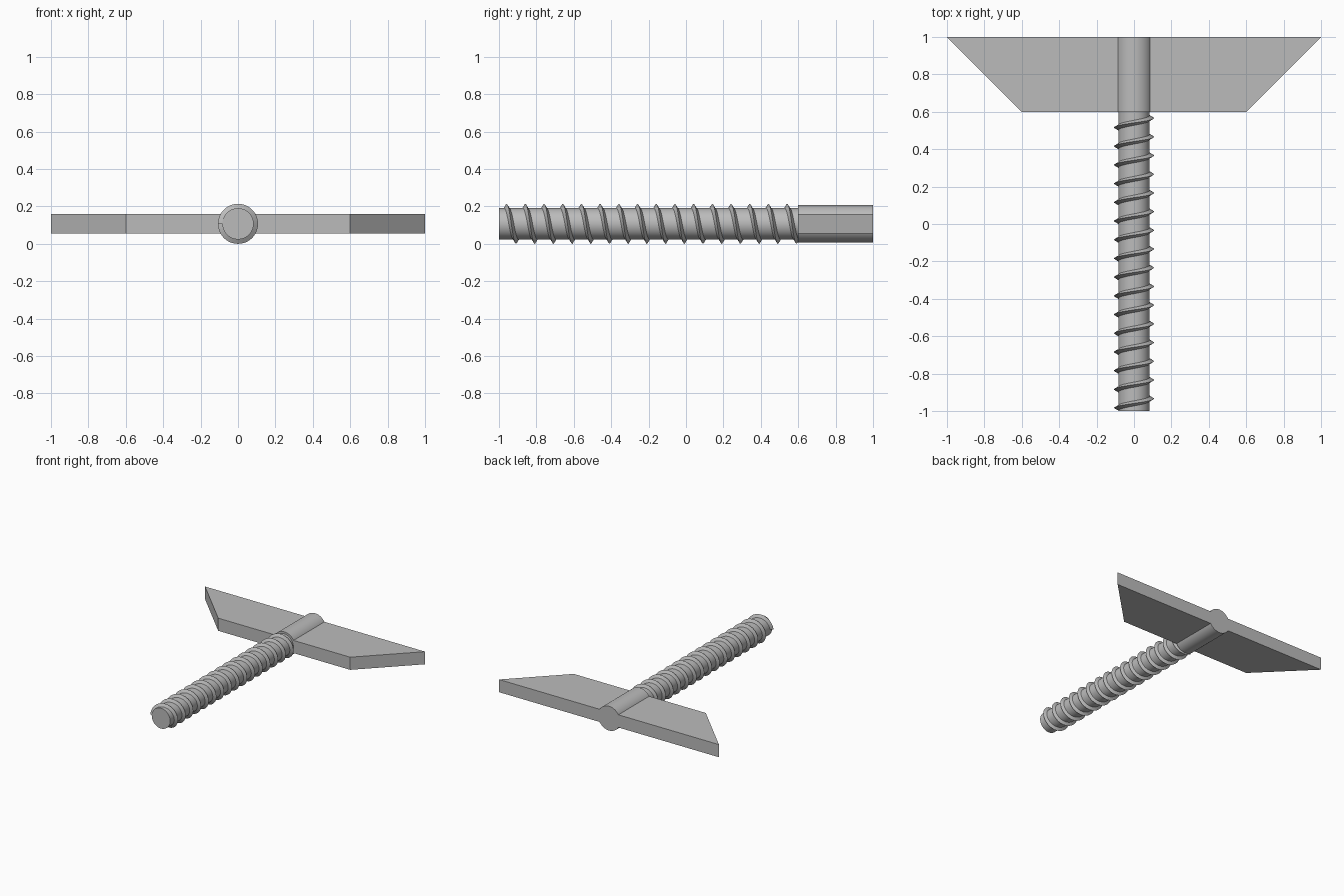
import bpy
import bmesh
from math import pi, cos, sin, radians
from mathutils import Vector

AXIS_Z = 0.107
CORE_R, THREAD_R, BOSS_R = 0.0835, 0.107, 0.1
PITCH, HALF_WIDTH = 0.1, 0.016

default = bpy.data.objects.get("Cube")
if default:
    bpy.data.objects.remove(default)

grey = bpy.data.materials.new("plain grey")
grey.use_nodes = True
colour = (0.5, 0.5, 0.5, 1)
grey.diffuse_color = colour
grey.node_tree.nodes["Principled BSDF"].inputs["Base Color"].default_value = colour


def finish(name, bm, smooth=True):
    """Turn a bmesh into a named, coloured object."""
    bmesh.ops.recalc_face_normals(bm, faces=bm.faces)
    mesh = bpy.data.meshes.new(name)
    bm.to_mesh(mesh)
    bm.free()
    mesh.materials.append(grey)
    obj = bpy.data.objects.new(name, mesh)
    bpy.context.collection.objects.link(obj)
    if smooth:
        bpy.ops.object.select_all(action="DESELECT")
        obj.select_set(True)
        bpy.context.view_layer.objects.active = obj
        bpy.ops.object.shade_smooth_by_angle(angle=radians(30))
    return obj


def prism(bm, outline, direction):
    """Extrude a closed outline along a direction."""
    base = bm.faces.new([bm.verts.new(p) for p in outline])
    result = bmesh.ops.extrude_face_region(bm, geom=[base], use_keep_orig=True)
    verts = [v for v in result["geom"] if isinstance(v, bmesh.types.BMVert)]
    bmesh.ops.translate(bm, verts=verts, vec=direction)


def rod(name, radius, y0, y1, sides=64):
    """Round bar along y."""
    bm = bmesh.new()
    ring = [(radius * cos(2 * pi * i / sides), y0,
             AXIS_Z + radius * sin(2 * pi * i / sides)) for i in range(sides)]
    prism(bm, ring, Vector((0, y1 - y0, 0)))
    return finish(name, bm)


# Shaft and the thicker round hub running through the plate
rod("shaft", CORE_R, -1, 0.61)
rod("hub", BOSS_R, 0.6, 1)

# Flat trapezoid plate, widest at the back
bm = bmesh.new()
half = 0.052
prism(bm, [(x, y, AXIS_Z - half) for x, y in
           ((-0.6, 0.6), (0.6, 0.6), (1, 1), (-1, 1))], Vector((0, 0, 2 * half)))
finish("wing_plate", bm, smooth=False)

# Helical thread with a triangular section, starting on the right side of the shaft
bm = bmesh.new()
turns, steps = 15.85, 48
section = ((CORE_R - 0.004, -HALF_WIDTH), (THREAD_R, 0), (CORE_R - 0.004, HALF_WIDTH))
previous = None
first = None
for i in range(int(turns * steps) + 1):
    angle = pi - 2 * pi * i / steps
    centre = -1 + HALF_WIDTH + PITCH * i / steps
    ring = [bm.verts.new((r * cos(angle), centre + dy, AXIS_Z + r * sin(angle)))
            for r, dy in section]
    if previous:
        for a in range(3):
            b = (a + 1) % 3
            bm.faces.new((previous[a], previous[b], ring[b], ring[a]))
    else:
        first = ring
    previous = ring
bm.faces.new(first)
bm.faces.new(previous)
finish("screw_thread", bm)
